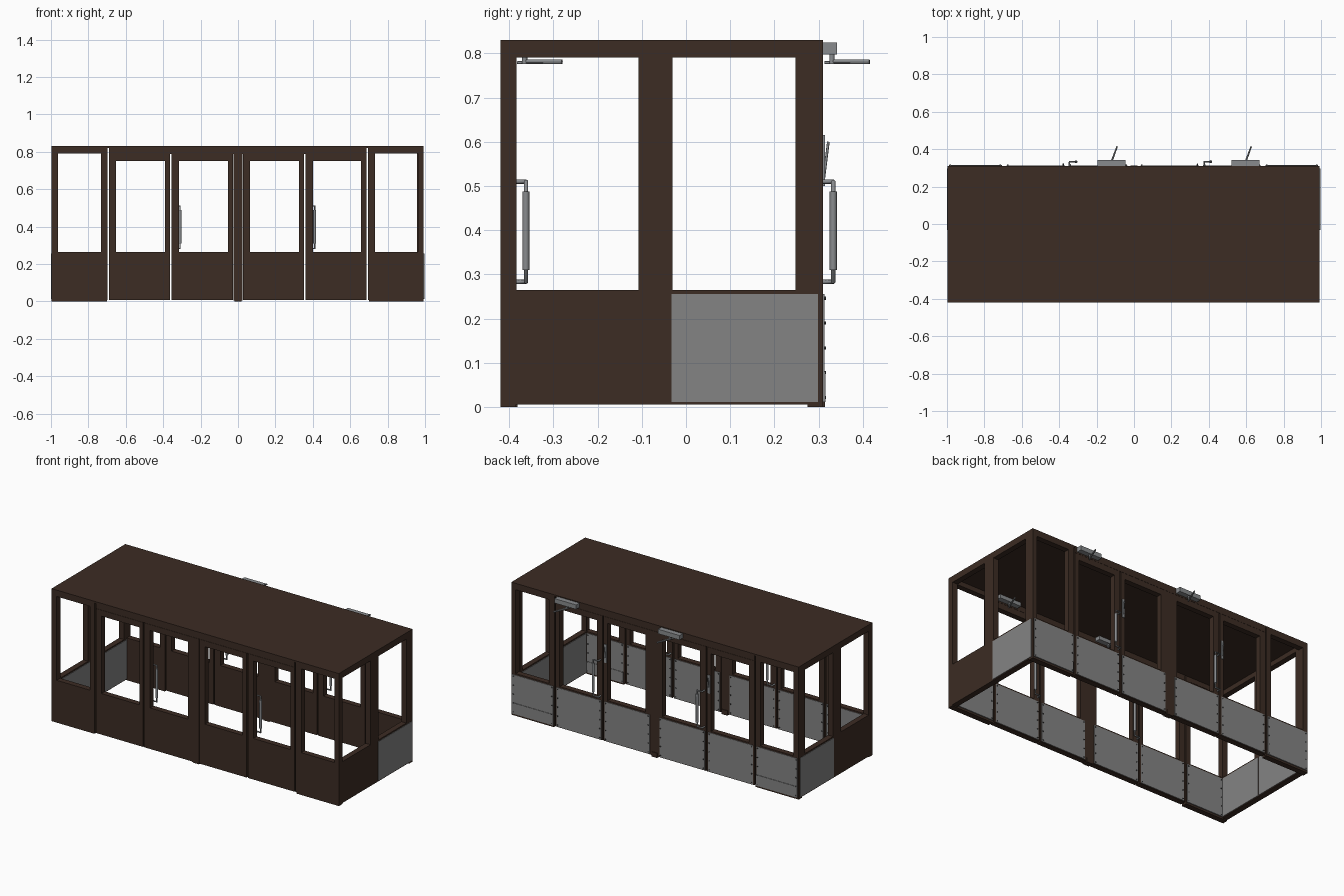
import bpy, bmesh, math
from mathutils import Vector, Matrix

if "Cube" in bpy.data.objects:
    bpy.data.objects.remove(bpy.data.objects["Cube"], do_unlink=True)


def material(name, rgb):
    m = bpy.data.materials.new(name)
    m.use_nodes = True
    m.diffuse_color = (*rgb, 1)
    m.node_tree.nodes["Principled BSDF"].inputs["Base Color"].default_value = (*rgb, 1)
    return m


BROWN = material("dark brown paint", (0.045, 0.025, 0.017))
GREY = material("grey kick panel", (0.23, 0.23, 0.23))
STEEL = material("brushed steel", (0.25, 0.26, 0.27))
DARK = material("dark screw", (0.05, 0.05, 0.05))

# Main dimensions
LEFT, RIGHT = 0.993, -0.998
FRONT, BACK = -0.42, 0.31
THICK = 0.035
SILL, DOOR_HEAD, BAY_HEAD = 0.265, 0.75, 0.79


def finish(name, bm, mat):
    bmesh.ops.recalc_face_normals(bm, faces=bm.faces)
    mesh = bpy.data.meshes.new(name)
    bm.to_mesh(mesh)
    bm.free()
    mesh.materials.append(mat)
    ob = bpy.data.objects.new(name, mesh)
    bpy.context.collection.objects.link(ob)
    return ob


def box(name, lo, hi, mat):
    lo, hi = Vector(lo), Vector(hi)
    bm = bmesh.new()
    place = Matrix.Translation((lo + hi) / 2) @ Matrix.Diagonal((*(hi - lo), 1))
    bmesh.ops.create_cube(bm, size=1, matrix=place)
    return finish(name, bm, mat)


def frame(name, along, d0, d1, outer, inner, mat):
    """Rectangular panel with a window opening; along is the wall axis."""
    def ring(rect, d):
        u0, u1, z0, z1 = rect
        pts = [(u0, z0), (u1, z0), (u1, z1), (u0, z1)]
        return [bm.verts.new((u, d, z) if along == "x" else (d, u, z)) for u, z in pts]
    bm = bmesh.new()
    rings = [ring(outer, d0), ring(inner, d0), ring(inner, d1), ring(outer, d1)]
    for i in range(4):
        a, b = rings[i], rings[(i + 1) % 4]
        for k in range(4):
            n = (k + 1) % 4
            bm.faces.new((a[k], a[n], b[n], b[k]))
    return finish(name, bm, mat)


def tube(name, points, radius, mat):
    curve = bpy.data.curves.new(name, "CURVE")
    curve.dimensions = "3D"
    curve.bevel_depth = radius
    curve.bevel_resolution = 2
    curve.use_fill_caps = True
    line = curve.splines.new("POLY")
    line.points.add(len(points) - 1)
    for p, co in zip(line.points, points):
        p.co = (*co, 1)
    curve.materials.append(mat)
    ob = bpy.data.objects.new(name, curve)
    bpy.context.collection.objects.link(ob)


# Bays of each long wall: name, outer x span, opening x span, top, opening top
BAYS = [
    ("right_end_bay", RIGHT, -0.699, -0.963, -0.733, 0.82, BAY_HEAD),
    ("right_fixed_leaf", -0.691, -0.364, -0.652, -0.39, 0.787, DOOR_HEAD),
    ("right_door", -0.356, -0.026, -0.315, -0.053, 0.787, DOOR_HEAD),
    ("left_fixed_leaf", 0.026, 0.354, 0.064, 0.326, 0.787, DOOR_HEAD),
    ("left_door", 0.362, 0.686, 0.40, 0.658, 0.787, DOOR_HEAD),
    ("left_end_bay", 0.694, LEFT, 0.733, 0.963, 0.82, BAY_HEAD),
]


def hardware(wall, y):
    """Closers, pull handles on the +y face of a long wall."""
    for side, hx, cx in (("right", -0.345, -0.12), ("left", 0.375, 0.597)):
        tag = f"{wall}_{side}"
        # Door closer with folding arm
        box(tag + "_closer", (cx - 0.075, y, 0.797), (cx + 0.075, y + 0.032, 0.825), STEEL)
        tube(tag + "_closer_spindle", [(cx + 0.0, y + 0.02, 0.8), (cx, y + 0.02, 0.776)], 0.006, STEEL)
        tube(tag + "_closer_arm", [(cx, y + 0.02, 0.782), (cx + 0.03, y + 0.105, 0.782)], 0.004, STEEL)
        tube(tag + "_closer_link", [(cx + 0.03, y + 0.105, 0.779), (cx - 0.01, y + 0.004, 0.779)], 0.0035, STEEL)
        # Offset pull handle with thicker grip
        gx, gy = hx + 0.035, y + 0.023
        tube(tag + "_handle", [(hx, y, 0.283), (hx, gy, 0.283), (gx, gy, 0.283),
                               (gx, gy, 0.51), (hx, gy, 0.51), (hx, y, 0.51)], 0.005, STEEL)
        tube(tag + "_handle_grip", [(gx, gy, 0.31), (gx, gy, 0.488)], 0.008, STEEL)


def long_wall(wall, y0, y1):
    """Framed bays, with kick panels and screws on the +y face."""
    for name, x0, x1, o0, o1, top, head in BAYS:
        frame(f"{wall}_{name}", "x", y0, y1, (x0, x1, 0.008, top), (o0, o1, SILL, head), BROWN)
        inset0 = THICK + 0.003 if wall == "front" and x0 == RIGHT else 0.008
        inset1 = THICK + 0.003 if wall == "front" and x1 == LEFT else 0.008
        p0, p1 = x0 + inset0, x1 - inset1
        box(f"{wall}_{name}_kick_panel", (p0, y1, 0.012), (p1, y1 + 0.003, 0.256), GREY)
        if "end" in name:
            box(f"{wall}_{name}_lower_plate", (p0, y1 + 0.003, 0.012), (p1, y1 + 0.006, 0.08), GREY)
        # Screws down both edges of the panel
        bm = bmesh.new()
        for sx in (p0 + 0.008, p1 - 0.008):
            for i in range(5):
                place = Matrix.Translation((sx, y1 + 0.004, 0.022 + i * 0.056))
                bmesh.ops.create_cone(bm, cap_ends=True, segments=8, radius1=0.0035, radius2=0.0035,
                                      depth=0.006, matrix=place @ Matrix.Rotation(math.pi / 2, 4, "X"))
        finish(f"{wall}_{name}_screws", bm, DARK)
    # Centre post with foot and header over the doors
    box(f"{wall}_centre_post", (-0.025, y0, 0.006), (0.025, y1, 0.787), BROWN)
    box(f"{wall}_centre_foot", (-0.02, y0 + 0.004, 0), (0.02, y1 + 0.004, 0.03), BROWN)
    box(f"{wall}_header", (-0.691, y0, 0.788), (0.686, y1, 0.82), BROWN)
    # Corner base strips
    for side, x0, x1 in (("right", RIGHT, -0.70), ("left", 0.70, LEFT)):
        box(f"{wall}_{side}_base", (x0, y0, 0), (x1, y1, 0.008), BROWN)
    hardware(wall, y1)


long_wall("front", FRONT, FRONT + THICK)
long_wall("back", BACK - THICK, BACK)

# Slim lock levers on the outer doors
for side, x in (("right", -0.378), ("left", 0.34)):
    box(f"back_{side}_lock_plate", (x - 0.008, BACK, 0.50), (x + 0.008, BACK + 0.004, 0.615), STEEL)
    tube(f"back_{side}_lock_lever", [(x, BACK + 0.002, 0.52), (x, BACK + 0.012, 0.60)], 0.003, STEEL)

# End walls: two framed panels each, with kick panels
HALVES = [("front_half", FRONT + THICK, -0.0685, -0.383, -0.107),
          ("back_half", -0.0685, BACK - THICK, -0.03, 0.248)]
for side, face, s in (("left", LEFT, 1), ("right", RIGHT, -1)):
    inner = face - s * THICK
    for name, y0, y1, o0, o1 in HALVES:
        frame(f"{side}_{name}", "y", min(face, inner), max(face, inner),
              (y0, y1, 0.006, 0.82), (o0, o1, SILL, BAY_HEAD), BROWN)
        xs = sorted((inner, inner - s * 0.003))
        box(f"{side}_{name}_inner_kick_panel", (xs[0], y0 + 0.004, 0.012),
            (xs[1], y1 - 0.004, 0.256), GREY)
    xs = sorted((face, face + s * 0.003))
    box(f"{side}_outer_kick_panel", (xs[0], -0.033, 0.012), (xs[1], 0.298, 0.256), GREY)

# Flat roof
box("roof", (RIGHT, FRONT, 0.82), (LEFT, BACK, 0.83), BROWN)
